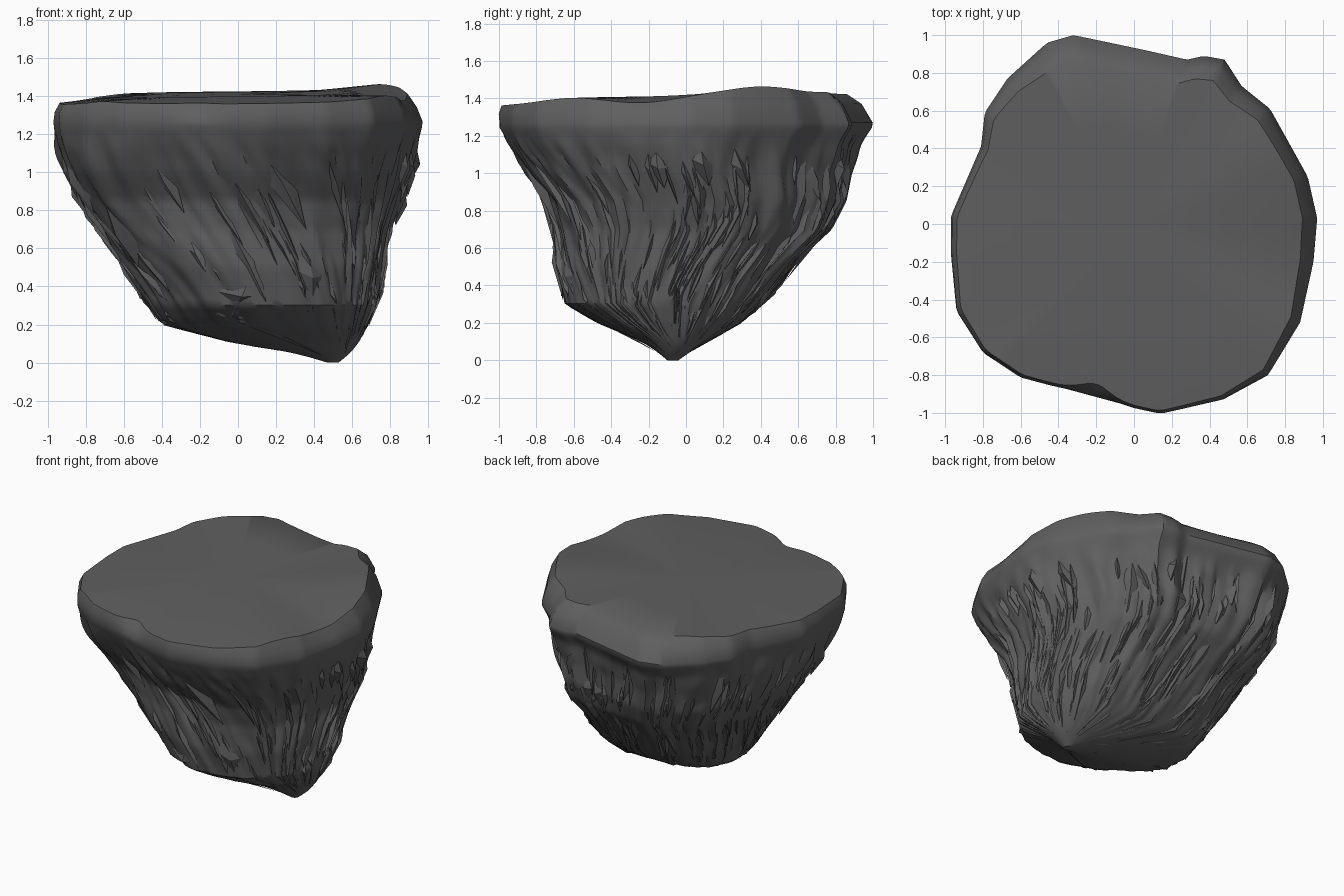
import bpy, bmesh, math, random
from mathutils import Vector, noise

random.seed(7)
if "Cube" in bpy.data.objects:
    bpy.data.objects.remove(bpy.data.objects["Cube"], do_unlink=True)

stone = bpy.data.materials.new("dark_grey_stone")
stone.use_nodes = True
colour = (0.115, 0.115, 0.115, 1)
stone.diffuse_color = colour
stone.node_tree.nodes["Principled BSDF"].inputs["Base Color"].default_value = colour

# Plan outline of the rim, counter-clockwise
OUTLINE = [(.97, .03), (.92, .25), (.72, .61), (.57, .73), (.48, .87), (.37, .89), (.28, .87),
           (.06, .92), (-.13, .96), (-.32, 1), (-.46, .96), (-.67, .77), (-.79, .59), (-.81, .41),
           (-.97, .04), (-.97, -.15), (-.94, -.46), (-.8, -.68), (-.6, -.81), (-.37, -.87),
           (0, -.97), (.14, -1), (.47, -.93), (.71, -.8), (.88, -.52), (.95, -.2)]
HALF_WIDTH = .97
# Height, then the x range and y range of the rock at that height
LEVELS = [(0, .47, .53, -.1, -.04), (.05, .3, .59, -.16, .03), (.1, -.02, .63, -.24, .12),
          (.2, -.39, .68, -.48, .28), (.3, -.46, .72, -.65, .39), (.5, -.59, .76, -.7, .57),
          (.7, -.73, .8, -.71, .79), (.85, -.83, .85, -.75, .86), (1, -.9, .9, -.86, .88),
          (1.15, -.95, .95, -.95, .93), (1.25, -.97, .97, -1, 1), (1.4, -.97, .97, -1, 1)]


def smooth(a, b, v):
    t = min(max((v - a) / (b - a), 0), 1)
    return t * t * (3 - 2 * t)


def outline_point(theta):
    """Where a ray from the centre crosses the plan outline."""
    d = Vector((math.cos(theta), math.sin(theta)))
    for i, p in enumerate(OUTLINE):
        a, b = Vector(p), Vector(OUTLINE[(i + 1) % len(OUTLINE)])
        e = b - a
        den = d.x * e.y - d.y * e.x
        if abs(den) < 1e-9:
            continue
        r = (a.x * e.y - a.y * e.x) / den
        s = (a.x * d.y - a.y * d.x) / den
        if r > 0 and -1e-6 <= s <= 1 + 1e-6:
            return d * r
    return d


def bounds(z):
    for lo, hi in zip(LEVELS, LEVELS[1:]):
        if z <= hi[0]:
            t = (z - lo[0]) / (hi[0] - lo[0])
            return [p + (q - p) * t for p, q in zip(lo[1:], hi[1:])]
    return LEVELS[-1][1:]


def top_height(x, y):
    peak = 0.035 * math.exp(-((x - .72) ** 2 + (y - .38) ** 2) * 14)
    dip = 0.045 * math.exp(-((x - .95) ** 2 + (y + .25) ** 2) * 14)
    droop = 0.03 * smooth(.55, .95, -min(x, y))
    return 1.41 + 0.015 * x + 0.02 * y + peak - dip - droop


def corner(theta, degrees):
    return max(0, math.cos(theta - math.radians(degrees))) ** 6


def rock_point(column, z, out=0):
    """Point on the weathered side; columns lean sideways across the front."""
    n = Vector((math.cos(column), math.sin(column), 0))
    front = max(0, -n.y)
    theta = column + .5 * (1.27 - z) * front ** 2
    x0, x1, y0, y1 = bounds(z)
    plan = outline_point(theta)
    plan.x /= HALF_WIDTH
    circle = Vector((math.cos(theta), math.sin(theta)))
    # The keel is square at the back and cut away at the front
    keel = smooth(.02, .2, z) * (1 - smooth(.35, .7, z))
    circle *= 1 + keel * (.15 * corner(theta, 135) + .05 * corner(theta, 45)
                          - .12 * corner(theta, 225))
    plan = circle.lerp(plan, smooth(.1, 1.1, z))
    rough = smooth(0, .3, z) * (1 - smooth(1.05, 1.24, z))
    streak = noise.noise(n * 7 + Vector((3, 1, z * 1.6)))
    fine = noise.noise(n * 15 + Vector((0, 5, z * 3)))
    relief = rough * (.07 * (abs(streak) - .2) + .03 * (1 - .5 * front) * fine)
    s = 1 + relief + out
    return Vector(((x0 + x1) / 2 + plan.x * (x1 - x0) / 2 * s,
                   (y0 + y1) / 2 + plan.y * (y1 - y0) / 2 * s, z))


def edge_point(theta):
    """Top edge, set in most at the back and on the left, with a chip at the front."""
    p = outline_point(theta)
    up, side = math.sin(theta), max(0, math.cos(theta))
    chip = .06 * math.exp(-((theta - 4.48) / .12) ** 2)
    p *= 1 - (.035 - .025 * max(0, -up) + .12 * max(0, up) ** 3 + .045 * side ** 2 + chip)
    return Vector((p.x, p.y, top_height(p.x, p.y)))


def finish(name, bm, angle):
    bmesh.ops.recalc_face_normals(bm, faces=bm.faces)
    mesh = bpy.data.meshes.new(name)
    bm.to_mesh(mesh)
    bm.free()
    mesh.materials.append(stone)
    ob = bpy.data.objects.new(name, mesh)
    bpy.context.collection.objects.link(ob)
    bpy.ops.object.select_all(action='DESELECT')
    ob.select_set(True)
    bpy.context.view_layer.objects.active = ob
    bpy.ops.object.shade_smooth_by_angle(angle=math.radians(angle))


# Main rock: flat top, rounded rim and tapering underside
SEGS, RINGS = 200, 46
angles = [2 * math.pi * i / SEGS for i in range(SEGS)]
bm = bmesh.new()
rings = [[bm.verts.new(edge_point(a)) for a in angles]]
rim = []
for a in angles:
    m = edge_point(a).lerp(rock_point(a, 1.27), .5)
    m.xy *= 1.01
    m.z += .025 * max(0, math.sin(a))
    rim.append(bm.verts.new(m))
rings.append(rim)
for j in range(RINGS + 1):
    z = 1.27 * (1 - j / RINGS)
    rings.append([bm.verts.new(rock_point(a, z)) for a in angles])
for upper, lower in zip(rings, rings[1:]):
    for i in range(SEGS):
        k = (i + 1) % SEGS
        bm.faces.new((upper[i], lower[i], lower[k], upper[k]))
bm.faces.new(rings[-1])

# Top surface, gently uneven
inner = []
for v in rings[0]:
    x, y = v.co.x * .6, v.co.y * .6
    inner.append(bm.verts.new((x, y, top_height(x, y))))
hub = bm.verts.new((0, 0, top_height(0, 0)))
for i in range(SEGS):
    k = (i + 1) % SEGS
    bm.faces.new((rings[0][i], rings[0][k], inner[k], inner[i]))
    bm.faces.new((inner[i], inner[k], hub))
finish("floating_rock", bm, 38)


# Broken slivers of stone hanging down the sides
def add_shard(bm, column, z, width, length, lift):
    drift = random.uniform(-.7, .7) * width
    low = max(z - length, .04)
    high = min(z + length * .6, 1.2)
    left = bm.verts.new(rock_point(column - width, z, -.02))
    right = bm.verts.new(rock_point(column + width, z - length * .2, -.02))
    top = bm.verts.new(rock_point(column - drift, high, -.02))
    tip = bm.verts.new(rock_point(column + drift, low, lift * .6))
    crest = bm.verts.new(rock_point(column, z - length * .25, lift))
    for f in ((top, left, crest), (left, tip, crest), (tip, right, crest),
              (right, top, crest), (top, right, left), (left, right, tip)):
        bm.faces.new(f)


bm = bmesh.new()
for n in range(300):
    column = random.uniform(0, 2 * math.pi)
    if math.sin(column) < -.4 and random.random() < .75:
        continue
    add_shard(bm, column, random.uniform(.2, 1.08), random.uniform(.02, .07),
              random.uniform(.12, .28), random.uniform(.01, .04))
# Larger ledges: right flank, foot of the front, then the left flank under the rim
for column, z, width, length in ((3.5, 1, .12, .22), (3.65, .72, .14, .22), (3.3, 1.05, .09, .2),
                                 (4.2, .38, .2, .14), (4.75, .5, .14, .22), (4.8, 1, .1, .3),
                                 (.1, 1.08, .09, .15), (.35, 1.06, .08, .16), (6.1, 1.06, .08, .14)):
    add_shard(bm, column, z, width, length, .045)
finish("rock_shards", bm, 25)
